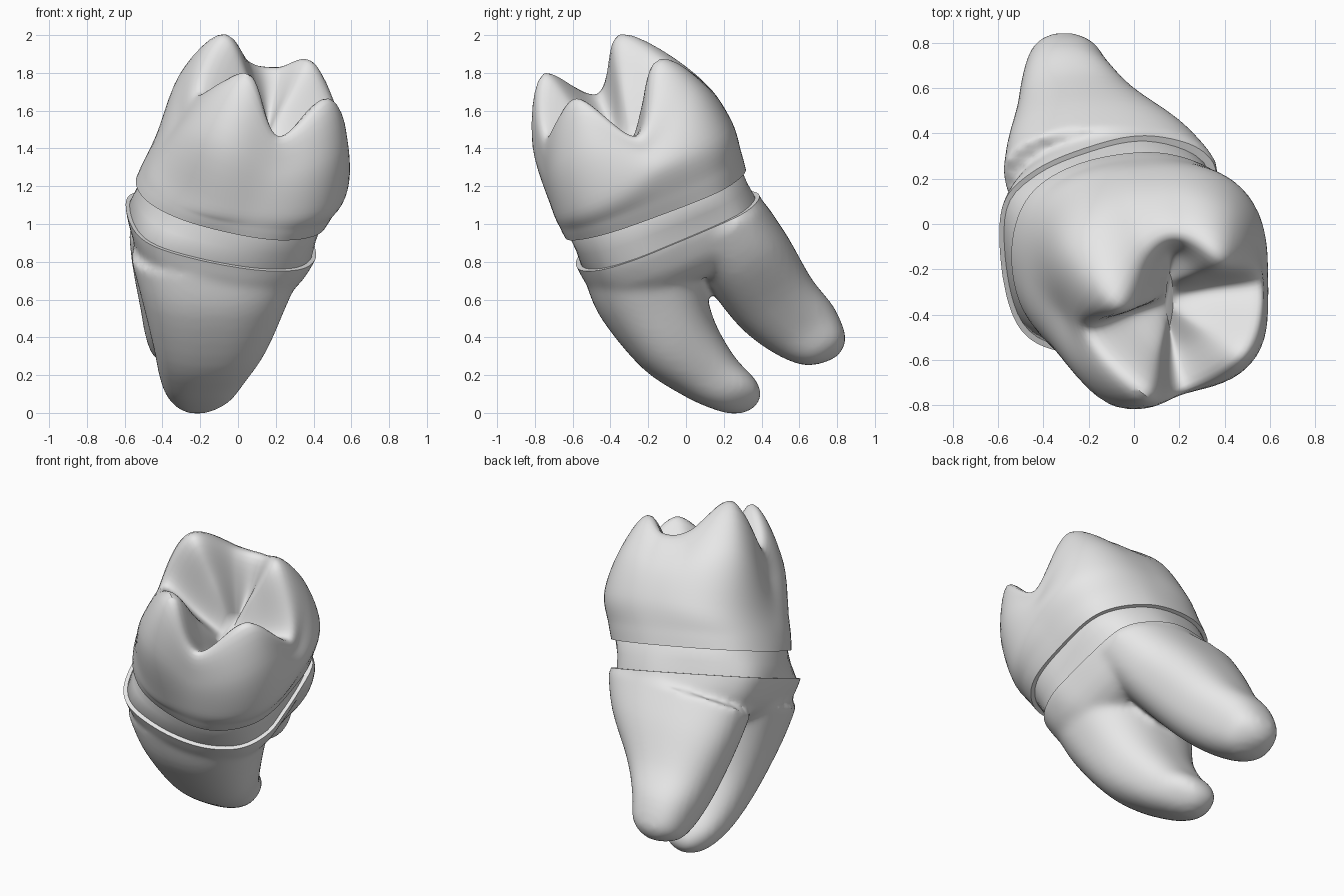
import bpy, bmesh, math
from mathutils import Vector

if "Cube" in bpy.data.objects:
    bpy.data.objects.remove(bpy.data.objects["Cube"])

# Tilted tooth frame: n points out of the chewing surface
n = Vector((0.14, -0.5, 1)).normalized()
ey = Vector((0, 1, 0.5)).normalized()
ex = ey.cross(n)
O = Vector((-0.06, -0.15, 1.12))

pale = bpy.data.materials.new("pale_grey")
pale.diffuse_color = (0.8, 0.8, 0.8, 1)
pale.use_nodes = True
pale.node_tree.nodes["Principled BSDF"].inputs["Base Color"].default_value = pale.diffuse_color


def world(u, v, h):
    return O + ex * u + ey * v + n * h


def spline(pts, steps, closed):
    """Smooth curve through the points."""
    c, out = len(pts), []
    for i in range(c if closed else c - 1):
        def get(k):
            return pts[k % c] if closed else pts[max(0, min(c - 1, k))]
        a, b, d, e = get(i - 1), get(i), get(i + 1), get(i + 2)
        for s in range(steps):
            t = s / steps
            out.append(0.5 * (2 * b + (d - a) * t + (2 * a - 5 * b + 4 * d - e) * t * t
                              + (3 * b - a - 3 * d + e) * t ** 3))
    if not closed:
        out.append(pts[-1].copy())
    return out


def squircle(ang, p):
    """Point on a rounded square of radius 1."""
    c, s = math.cos(ang), math.sin(ang)
    k = (abs(c) ** p + abs(s) ** p) ** (-1 / p)
    return c * k, s * k


class Outline:
    """Closed outline drawn from above and laid on a sloping plane z = c + a x + b y."""

    def __init__(self, pts, centre, plane):
        self.centre, self.plane = Vector(centre), plane
        self.curve = [p - self.centre for p in spline([Vector(p) for p in pts], 12, True)]

    def at(self, ang, sx=1, sy=1):
        d = Vector((math.cos(ang), math.sin(ang)))
        for p, q in zip(self.curve, self.curve[1:] + self.curve[:1]):
            cp, cq = d.x * p.y - d.y * p.x, d.x * q.y - d.y * q.x
            if cp <= 0 < cq and p.dot(d) > 0:
                r = p.lerp(q, cp / (cp - cq))
                break
        x, y = self.centre.x + r.x * sx, self.centre.y + r.y * sy
        a, b, c = self.plane
        return Vector((x, y, c + a * x + b * y))

    def ring(self, sx, sy, drop, count=72):
        return [self.at(2 * math.pi * (i + .31) / count, sx, sy) - n * drop for i in range(count)]


crown_edge = Outline([(.47, -.15), (.42, .17), (.15, .31), (-.2, .28), (-.45, .14), (-.54, -.1),
                      (-.49, -.38), (-.3, -.57), (0, -.64), (.25, -.6), (.43, -.42)],
                     (-.03, -.16), (-.18, .37, 1.18))
root_edge = Outline([(.41, -.1), (.37, .2), (.28, .33), (.05, .39), (-.2, .34), (-.45, .23), (-.59, .06),
                     (-.57, -.3), (-.46, -.51), (-.2, -.58), (.1, -.56), (.32, -.45), (.41, -.28)],
                    (-.1, -.09), (-.2, .4, 1.0))


def loft(bm, rings):
    """Skin a stack of equal rings and close both ends."""
    vs = [[bm.verts.new(p) for p in r] for r in rings]
    for r, q in zip(vs, vs[1:]):
        for i in range(len(r)):
            j = (i + 1) % len(r)
            bm.faces.new((r[i], r[j], q[j], q[i]))
    bm.faces.new(vs[0][::-1])
    bm.faces.new(vs[-1])


def finish(name, bm):
    bmesh.ops.remove_doubles(bm, verts=bm.verts, dist=0.0005)
    bmesh.ops.recalc_face_normals(bm, faces=bm.faces)
    me = bpy.data.meshes.new(name)
    bm.to_mesh(me)
    bm.free()
    me.materials.clear()
    me.materials.append(pale)
    ob = bpy.data.objects.new(name, me)
    bpy.context.collection.objects.link(ob)
    bpy.ops.object.select_all(action='DESELECT')
    ob.select_set(True)
    bpy.context.view_layer.objects.active = ob
    bpy.ops.object.shade_smooth_by_angle(angle=math.radians(50))
    return ob


# Crown: cusps and valleys (u, v, rim height, inner slope height, shoulder pull-in)
cusps = [(.37, .32, .71, .55, .2), (.19, .40, .62, .45, .2), (.04, .36, .655, .51, .2),
         (-.13, .21, .87, .66, .2), (-.22, -.03, .63, .48, .48), (0, -.24, .88, .60, .2),
         (.20, -.37, .60, .44, .36), (.45, -.14, .74, .53, .22), (.55, .06, .43, .39, .4)]
pit = Vector((.17, -.05, .37))
rim = spline([Vector(c[:3]) for c in cusps], 12, True)
aux = spline([Vector((c[3], c[4], 0)) for c in cusps], 12, True)
columns = []
for r, a in zip(rim, aux):
    ang = math.atan2(r.y, r.x - .13)
    corner = max(0, math.sin(2 * ang)) if math.cos(ang) < 0 else 0   # softer front left corner
    cu, sv = squircle(ang, 2.7 - .6 * corner)
    belly = Vector((.10 + .525 * cu, .01 + .53 * sv, .22))
    shoulder = belly.lerp(r, a.y)
    shoulder.z = .22 + (r.z - .22) * .55
    groove = pit + Vector((0, (r.y - pit.y) * .3, 0))
    inner = r.lerp(groove, .55)
    inner.z = a.x
    side = world(*belly)
    flat = side - crown_edge.centre.to_3d()
    base = crown_edge.at(math.atan2(flat.y + .08, flat.x - .05))
    lip = base.lerp(side, .35) + (base - crown_edge.centre.to_3d()).to_2d().to_3d() * .005
    columns.append(spline([base, lip, side, world(*shoulder), world(*r), world(*inner),
                           world(*groove)], 6, False))
bm = bmesh.new()
loft(bm, [[c[k] for c in columns] for k in range(len(columns[0]) - 1)])
finish("crown", bm)

# Neck band, set in between crown and roots
bm = bmesh.new()
top, low = crown_edge.ring(.955, .955, 0), root_edge.ring(.95, .95, 0)
mid = [p.lerp(q, .5) - (p - O).to_2d().to_3d() * .008 for p, q in zip(top, low)]
loft(bm, [root_edge.ring(.93, .93, .05), low, mid, top, crown_edge.ring(.93, .93, -.04)])
finish("neck_band", bm)

# Root body under the neck (scale x, scale y, drop along the axis)
bm = bmesh.new()
loft(bm, [root_edge.ring(*s) for s in ((1.01, 1.01, -.1), (1, 1, 0), (.95, 1, .07), (.90, .98, .13),
                                       (.82, .93, .19), (.70, .84, .24), (.55, .70, .27))])

# Two tapering roots (centre x, half width, then both side edges as y, z)
front_root = [(-.10, .47, -.54, .72, .08, .95), (-.12, .39, -.455, .51, .10, .71),
              (-.145, .305, -.235, .24, .145, .50), (-.185, .23, -.02, .095, .255, .30),
              (-.20, .175, .13, .025, .365, .18), (-.215, .10, .24, -.005, .40, .095),
              (-.215, .03, .33, .005, .37, .035)]
back_root = [(-.10, .48, .0, .84, .42, 1.11), (-.15, .41, .13, .65, .54, .93),
             (-.235, .285, .29, .45, .665, .71), (-.29, .205, .46, .32, .78, .565),
             (-.305, .155, .61, .255, .84, .43), (-.31, .09, .71, .26, .84, .36),
             (-.31, .03, .79, .29, .82, .32)]
for root in (front_root, back_root):
    mids = spline([Vector((r[0], (r[2] + r[4]) / 2, (r[3] + r[5]) / 2)) for r in root], 4, False)
    half = spline([Vector((r[1], (r[4] - r[2]) / 2, (r[5] - r[3]) / 2)) for r in root], 4, False)
    rings = []
    for m, w in zip(mids, half):
        sq = [squircle(2 * math.pi * i / 64, 2.4) for i in range(64)]
        rings.append([m + Vector((w.x * c, w.y * s, w.z * s)) for c, s in sq])
    loft(bm, rings)
roots = finish("roots", bm)

# Fuse the roots into one soft body
mod = roots.modifiers.new("fuse", 'REMESH')
mod.mode = 'VOXEL'
mod.voxel_size = 0.02
mod = roots.modifiers.new("soften", 'SMOOTH')
mod.factor = 0.5
mod.iterations = 14
fused = bpy.data.meshes.new_from_object(roots.evaluated_get(bpy.context.evaluated_depsgraph_get()))
bpy.data.objects.remove(roots)

# Trim to a crisp upper edge below the neck
bm = bmesh.new()
bm.from_mesh(fused)
a, b, c = root_edge.plane
bmesh.ops.bisect_plane(bm, geom=bm.verts[:] + bm.edges[:] + bm.faces[:],
                       plane_co=(0, 0, c), plane_no=(-a, -b, 1), clear_outer=True)
bmesh.ops.holes_fill(bm, edges=[e for e in bm.edges if e.is_boundary], sides=0)
finish("roots", bm)
